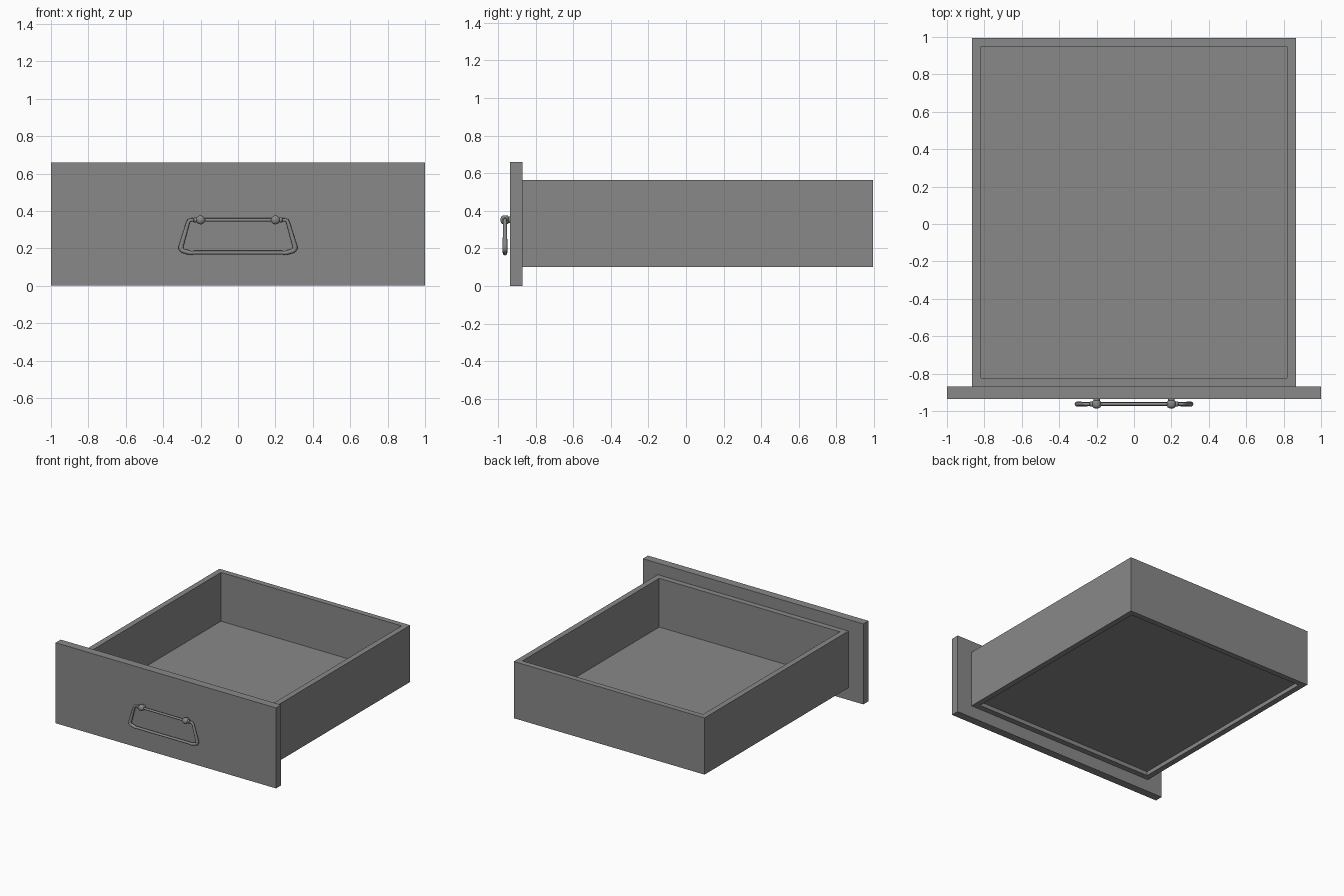
import bpy, bmesh
from math import cos, sin, pi
from mathutils import Matrix, Vector

cube = bpy.data.objects.get("Cube")
if cube:
    bpy.data.objects.remove(cube, do_unlink=True)

GREY = (0.25, 0.25, 0.25, 1)
grey = bpy.data.materials.new("plain grey")
grey.use_nodes = True
grey.diffuse_color = GREY
grey.node_tree.nodes["Principled BSDF"].inputs["Base Color"].default_value = GREY


def finish(bm, name):
    bmesh.ops.recalc_face_normals(bm, faces=bm.faces[:])
    mesh = bpy.data.meshes.new(name)
    bm.to_mesh(mesh)
    bm.free()
    mesh.materials.append(grey)
    obj = bpy.data.objects.new(name, mesh)
    bpy.context.collection.objects.link(obj)
    return obj


def smooth(obj):
    bpy.ops.object.select_all(action='DESELECT')
    obj.select_set(True)
    bpy.context.view_layer.objects.active = obj
    bpy.ops.object.shade_smooth_by_angle(angle=pi / 4)


def block(low, high):
    low, high = Vector(low), Vector(high)
    bm = bmesh.new()
    bmesh.ops.create_cube(bm, size=1, matrix=Matrix.Translation((low + high) / 2)
                          @ Matrix.Diagonal((high - low).to_4d()))
    return bm


def recess(bm, side, wall, depth):
    """Sink a pocket into the top (side 1) or the underside (side -1)."""
    bm.normal_update()
    face = max(bm.faces, key=lambda f: f.calc_center_median().z * side)
    bmesh.ops.inset_region(bm, faces=[face], thickness=wall)
    floor = bmesh.ops.extrude_discrete_faces(bm, faces=[face])["faces"][0]
    bmesh.ops.translate(bm, verts=floor.verts[:], vec=(0, 0, -side * depth))


def tube(name, path, sides=12):
    """Closed ring of round sections in an xz plane; path holds (x, z, radius)."""
    bm = bmesh.new()
    n = len(path)
    rings = []
    for i, (x, z, r) in enumerate(path):
        here = Vector((x, HANDLE_Y, z))
        before, after = path[i - 1], path[(i + 1) % n]
        a = (here - Vector((before[0], HANDLE_Y, before[1]))).normalized()
        b = (Vector((after[0], HANDLE_Y, after[1])) - here).normalized()
        across = (a + b).normalized().cross(Vector((0, 1, 0)))
        rings.append([bm.verts.new(here + across * r * cos(t) + Vector((0, r * sin(t), 0)))
                      for t in (2 * pi * k / sides for k in range(sides))])
    for i, ring in enumerate(rings):
        nxt = rings[(i + 1) % n]
        for k in range(sides):
            m = (k + 1) % sides
            bm.faces.new((ring[k], ring[m], nxt[m], nxt[k]))
    smooth(finish(bm, name))


def lathe(name, start, axis, profile, sides=20):
    """Solid of revolution along an axis; profile holds (distance, radius)."""
    bm = bmesh.new()
    turn = Vector((0, 0, 1)).rotation_difference(Vector(axis)).to_matrix()
    rings = [[bm.verts.new(Vector(start) + turn @ Vector((r * cos(t), r * sin(t), d)))
              for t in (2 * pi * k / sides for k in range(sides))] for d, r in profile]
    for low, high in zip(rings, rings[1:]):
        for k in range(sides):
            m = (k + 1) % sides
            bm.faces.new((low[k], low[m], high[m], high[k]))
    bm.faces.new(rings[0])
    bm.faces.new(rings[-1])
    smooth(finish(bm, name))


# Front panel
finish(block((-1, -0.935, 0), (1, -0.869, 0.66)), "front_panel")

# Open box with a floor set up from the underside
box = block((-0.865, -0.869, 0.10), (0.865, 0.995, 0.565))
recess(box, 1, 0.065, 0.40)
recess(box, -1, 0.065, 0.033)
finish(box, "drawer_box")

# Swinging pull handle, mirrored from its right half
HANDLE_Y = -0.963
PIVOT_Z = 0.352
half = [(0.19, PIVOT_Z, 0.009), (0.25, PIVOT_Z, 0.009), (0.262, 0.348, 0.010),
        (0.268, 0.335, 0.010), (0.304, 0.212, 0.013), (0.305, 0.198, 0.013),
        (0.296, 0.187, 0.013), (0.255, 0.175, 0.012), (0.235, 0.177, 0.010)]
tube("handle_bail", half + [(-x, z, r) for x, z, r in reversed(half)])

# Mounting knobs and the collars where the handle passes through
for side, label in ((1, "left"), (-1, "right")):
    lathe("knob_" + label, (side * 0.2, -0.934, PIVOT_Z), (0, -1, 0),
          [(0, 0.017), (0.010, 0.017), (0.014, 0.022), (0.020, 0.024), (0.038, 0.024),
           (0.045, 0.021), (0.050, 0.014), (0.053, 0.005)])
    lathe("collar_" + label, (side * 0.222, HANDLE_Y, PIVOT_Z), (side, 0, 0),
          [(0, 0.014), (0.012, 0.014), (0.016, 0.009)])
